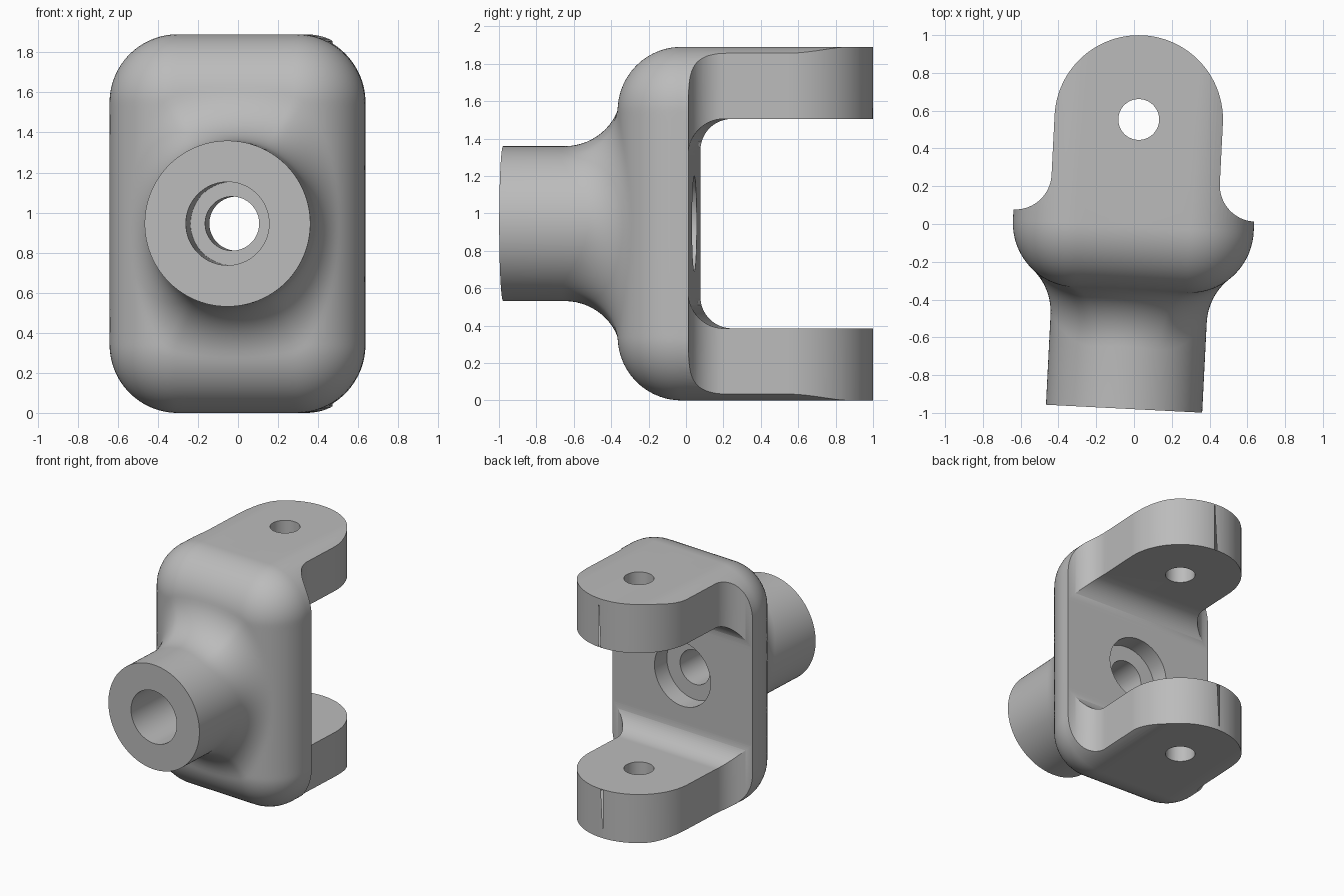
import bpy, bmesh, math
from mathutils import Vector, Matrix

cube = bpy.data.objects.get("Cube")
if cube:
    bpy.data.objects.remove(cube)

# Main dimensions
MID = 0.945                     # height of the shaft axis
EDGE = 0.34                     # rounding of the body
CORE_X, CORE_Z, CORE_Y = 0.298, 0.605, -0.01
SHAFT, FILLET = 0.414, 0.311
FRONT, BACK, END = -0.979, 0.045, 1.0
TAB, HOLE_Y = 0.446, 0.554
SEG = 192

steel = bpy.data.materials.new("plain_grey")
steel.use_nodes = True
GREY = (0.5, 0.5, 0.5, 1)
steel.diffuse_color = GREY
steel.node_tree.nodes["Principled BSDF"].inputs["Base Color"].default_value = GREY


def make_object(name, bm):
    bmesh.ops.recalc_face_normals(bm, faces=bm.faces)
    mesh = bpy.data.meshes.new(name)
    bm.to_mesh(mesh)
    bm.free()
    mesh.materials.append(steel)
    obj = bpy.data.objects.new(name, mesh)
    bpy.context.collection.objects.link(obj)
    return obj


def loft(name, rings):
    """Closed solid through rings of equal length, capped at both ends."""
    bm = bmesh.new()
    loops = [[bm.verts.new(p) for p in ring] for ring in rings]
    for a, b in zip(loops, loops[1:]):
        for i in range(len(a)):
            j = (i + 1) % len(a)
            bm.faces.new((a[i], a[j], b[j], b[i]))
    bm.faces.new(loops[0])
    bm.faces.new(loops[-1])
    return make_object(name, bm)


def arc(cx, cy, r, start, end, n):
    angles = [math.radians(start + (end - start) * i / n) for i in range(n + 1)]
    return [(cx + r * math.cos(a), cy + r * math.sin(a)) for a in angles]


def cylinder_y(name, r, y0, y1):
    pts = arc(0, MID, r, 0, 360, 96)[:-1]
    return loft(name, [[(x, y, z) for x, z in pts] for y in (y0, y1)])


def cut(target, tool, operation="DIFFERENCE"):
    mod = target.modifiers.new("cut", "BOOLEAN")
    mod.operation, mod.object, mod.solver = operation, tool, "EXACT"
    bpy.context.view_layer.objects.active = target
    bpy.ops.object.modifier_apply(modifier=mod.name)
    bpy.data.objects.remove(tool)


def core_point(p):
    """Nearest point of the flat core that the rounded body surrounds."""
    return Vector((max(-CORE_X, min(CORE_X, p.x)), CORE_Y,
                   max(-CORE_Z, min(CORE_Z, p.z))))


def on_body(p):
    c = core_point(p)
    return c + (p - c).normalized() * EDGE


# Shaft, rolling fillet and rounded body as one lofted skin
columns = []
reach = SHAFT + FILLET
for i in range(SEG):
    a = math.tau * i / SEG
    radial = Vector((math.cos(a), 0, math.sin(a)))
    centre = radial * reach
    gap = (centre - core_point(centre) - Vector((0, -CORE_Y, 0))).length
    centre.y = CORE_Y - math.sqrt((EDGE + FILLET) ** 2 - gap ** 2)
    start, stop = -radial, (core_point(centre) - centre).normalized()
    column = [radial * SHAFT + Vector((0, FRONT, 0))]
    column += [centre + start.slerp(stop, k / 14) * FILLET for k in range(15)]
    rim = Vector((math.cos(a), CORE_Y, 1.25 * math.sin(a)))
    column += [on_body(centre.lerp(rim, k / 16)) for k in range(1, 17)]
    tail = column[-1].copy()
    tail.y = END + 0.1
    columns.append([p + Vector((0, 0, MID)) for p in column + [tail]])
yoke = loft("clevis_yoke", list(zip(*columns)))

# Plan outline: plate edge, concave root fillets and round tab ends
ROOT = 0.638 - TAB
half = [(1, -1.2), (1, BACK)] + arc(0.638, BACK + ROOT, ROOT, 270, 180, 20)
left = [(-x, y) for x, y in reversed(half)]
outline = half + arc(0, HOLE_Y, TAB, 0, 180, 64) + left
plan = loft("plan_cutter", [[(x, y, z) for x, y in outline] for z in (-0.2, 2.1)])
cut(yoke, plan, "INTERSECT")

# Channel between the two tabs, with rounded inner corners
GAP, R = 0.56, 0.18
profile = [(1.3, MID + GAP)] + arc(BACK + R, MID + GAP - R, R, 90, 180, 20)
profile += arc(BACK + R, MID - GAP + R, R, 180, 270, 20) + [(1.3, MID - GAP)]
channel = loft("channel_cutter", [[(x, y, z) for y, z in profile] for x in (-1, 1)])
cut(yoke, channel)

# Stepped bore through the shaft and plate
for r, y0, y1 in ((0.208, -1.2, -0.52), (0.135, -0.8, 0.02), (0.255, -0.1, 0.2)):
    cut(yoke, cylinder_y("bore_cutter", r, y0, y1))

# Pin hole through both tabs
pin = arc(0, HOLE_Y, 0.108, 0, 360, 64)[:-1]
cut(yoke, loft("pin_cutter", [[(x, y, z) for x, y in pin] for z in (-0.2, 2.1)]))

# Slight turn about the vertical, then smooth shading with sharp edges
yoke.data.transform(Matrix.Translation((-0.003, 0, 0)) @ Matrix.Rotation(math.radians(-2.9), 4, "Z"))
bpy.ops.object.select_all(action="DESELECT")
yoke.select_set(True)
bpy.context.view_layer.objects.active = yoke
bpy.ops.object.shade_smooth_by_angle(angle=math.radians(25))
